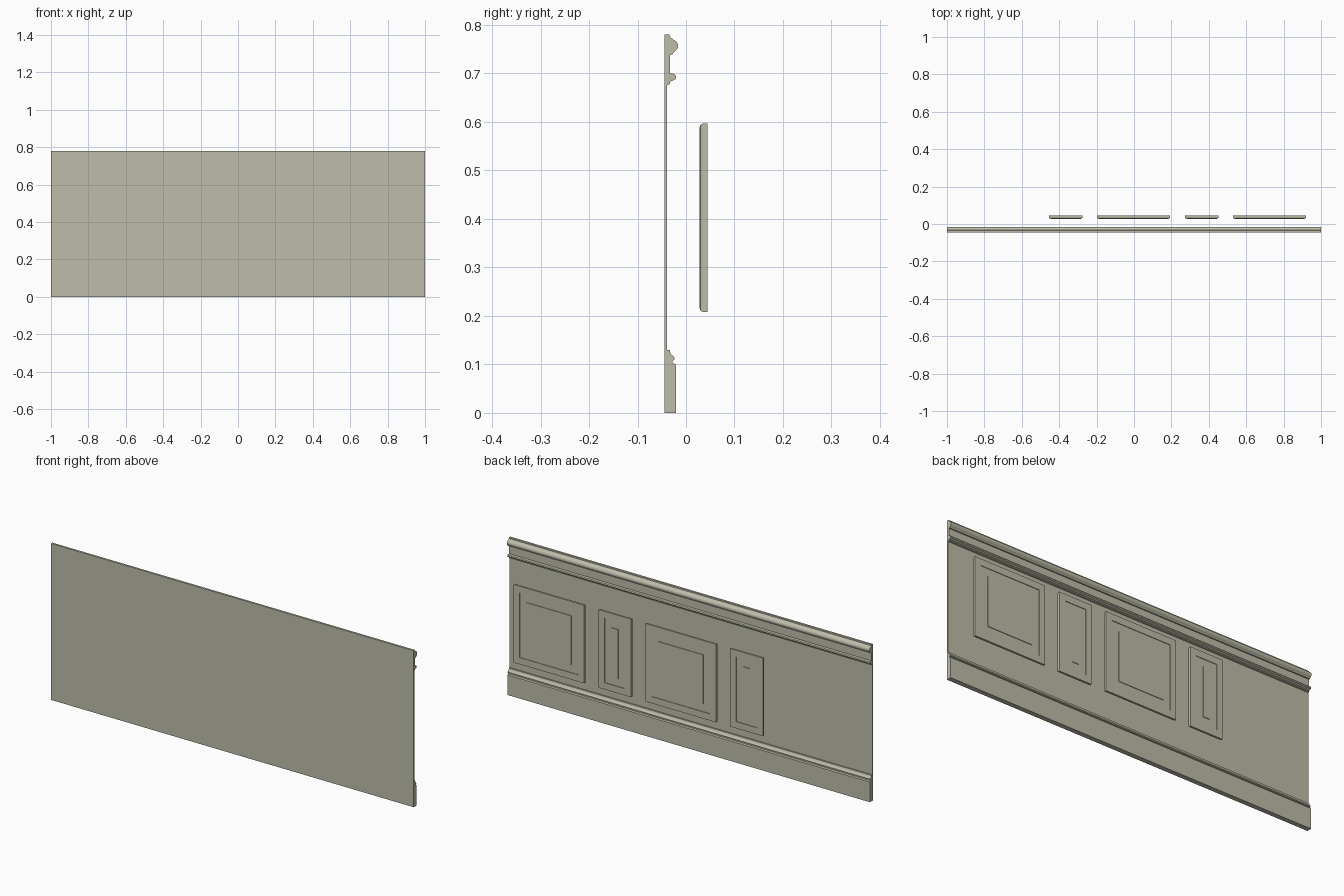
import bpy, bmesh

cube = bpy.data.objects.get("Cube")
if cube:
    bpy.data.objects.remove(cube, do_unlink=True)

# Single painted finish
paint = bpy.data.materials.new("stone_paint")
paint.use_nodes = True
colour = (0.51, 0.505, 0.40, 1)
paint.diffuse_color = colour
paint.node_tree.nodes["Principled BSDF"].inputs["Base Color"].default_value = colour


def finish(bm, name):
    bmesh.ops.recalc_face_normals(bm, faces=bm.faces)
    mesh = bpy.data.meshes.new(name)
    bm.to_mesh(mesh)
    bm.free()
    mesh.materials.append(paint)
    obj = bpy.data.objects.new(name, mesh)
    bpy.context.collection.objects.link(obj)
    return obj


def extrude_profile(name, points, x0, x1):
    """Run a (y, z) section along x."""
    bm = bmesh.new()
    face = bm.faces.new([bm.verts.new((x0, y, z)) for y, z in points])
    grown = bmesh.ops.extrude_face_region(bm, geom=[face], use_keep_orig=True)
    verts = [v for v in grown["geom"] if isinstance(v, bmesh.types.BMVert)]
    bmesh.ops.translate(bm, verts=verts, vec=(x1 - x0, 0, 0))
    return finish(bm, name)


def panel(name, x0, x1, z0=0.208, z1=0.597):
    """Stack rectangular loops given as (inset, y) from the rounded rim to the field."""
    steps = [(0.008, 0.028), (0.003, 0.030), (0, 0.035), (0, 0.0445),
             (0.033, 0.0445), (0.033, 0.0415), (0.072, 0.0415), (0.072, 0.0445)]
    bm = bmesh.new()
    loops = []
    for d, y in steps:
        corners = [(x0 + d, z0 + d), (x1 - d, z0 + d), (x1 - d, z1 - d), (x0 + d, z1 - d)]
        loops.append([bm.verts.new((x, y, z)) for x, z in corners])
    for a, b in zip(loops, loops[1:]):
        for i in range(4):
            j = (i + 1) % 4
            bm.faces.new((a[i], a[j], b[j], b[i]))
    bm.faces.new(loops[0])
    bm.faces.new(loops[-1])
    return finish(bm, name)


# Wall board with skirting, picture rail and crown in one section
BACK, FACE, BAND = -0.0445, -0.039, -0.033
skirting = [(BACK, 0), (-0.0205, 0), (-0.0205, 0.1), (-0.028, 0.103), (-0.028, 0.107),
            (-0.0245, 0.109), (-0.0235, 0.113), (-0.026, 0.117), (-0.03, 0.12),
            (-0.0325, 0.125), (-0.033, 0.13), (FACE, 0.13)]
rail = [(FACE, 0.676), (BAND, 0.678), (BAND, 0.683), (-0.028, 0.685), (-0.022, 0.688),
        (-0.0205, 0.693), (-0.023, 0.698), (-0.028, 0.7), (BAND, 0.7)]
crown = [(BAND, 0.738), (-0.028, 0.739), (-0.026, 0.743), (-0.02, 0.748), (-0.0168, 0.754),
         (-0.0168, 0.76), (-0.019, 0.765), (-0.025, 0.769), (-0.029, 0.772),
         (-0.033, 0.775), (-0.034, 0.78), (BACK, 0.78)]
extrude_profile("wall_board", skirting + rail + crown, -1, 1)

# Alternating narrow and wide raised panels
for name, x0, x1 in (("narrow_panel_right", -0.455, -0.275), ("wide_panel_right", -0.197, 0.193),
                     ("narrow_panel_left", 0.272, 0.452), ("wide_panel_left", 0.53, 0.92)):
    panel(name, x0, x1)
